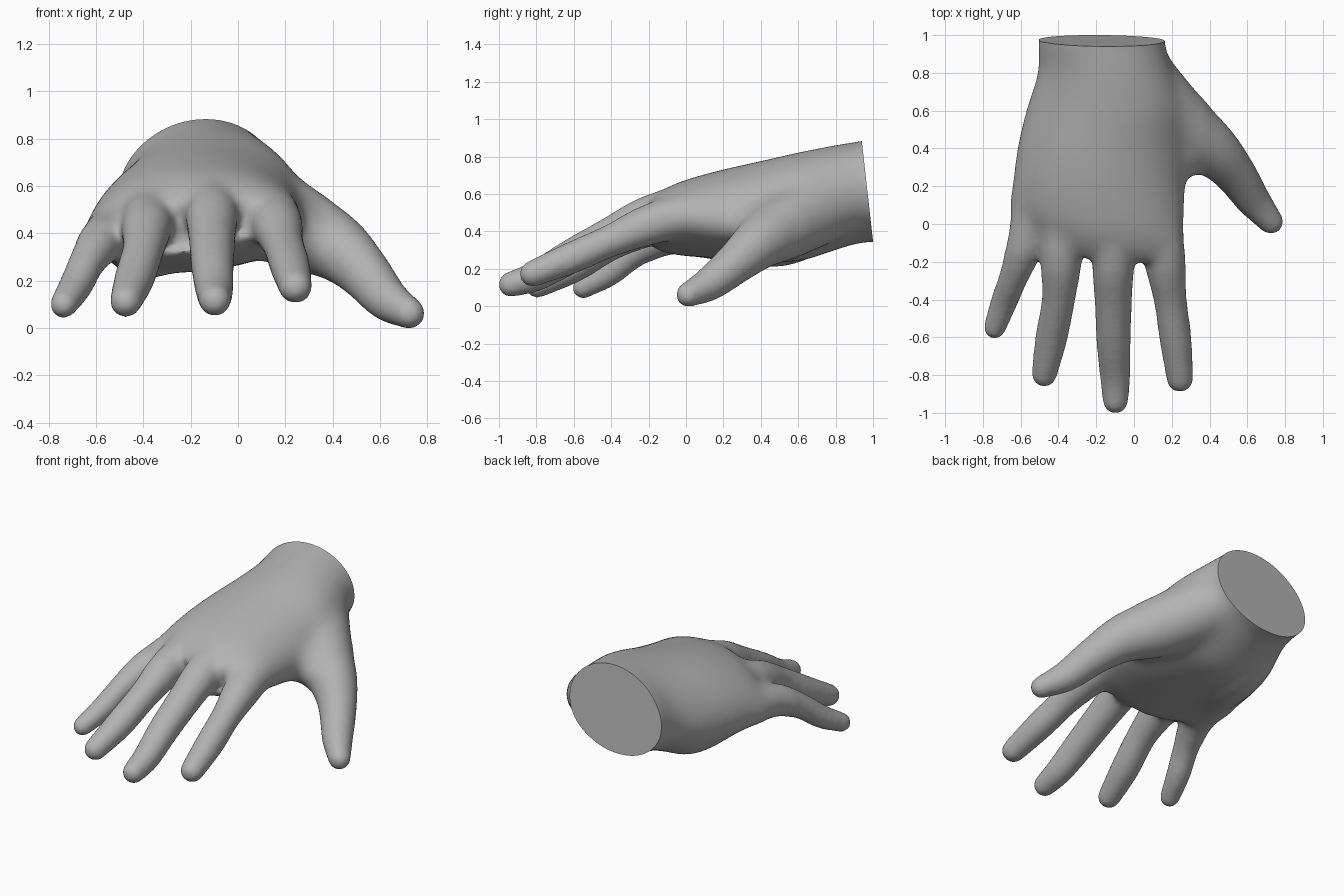
import bpy, bmesh, math
from mathutils import Vector

if "Cube" in bpy.data.objects:
    bpy.data.objects.remove(bpy.data.objects["Cube"])

skin = bpy.data.materials.new("skin grey")
skin.diffuse_color = (0.45, 0.45, 0.45, 1)
skin.use_nodes = True
skin.node_tree.nodes["Principled BSDF"].inputs["Base Color"].default_value = skin.diffuse_color
SIDES = 48


def spline(keys, steps):
    """Catmull-Rom interpolation through tuples of numbers."""
    k = [Vector(p) for p in keys]
    k = [k[0] * 2 - k[1]] + k + [k[-1] * 2 - k[-2]]
    out = []
    for i in range(1, len(k) - 2):
        a, b, c, d = k[i - 1:i + 3]
        for s in range(steps):
            t = s / steps
            out.append(0.5 * (2 * b + (c - a) * t + (2 * a - 5 * b + 4 * c - d) * t * t
                              + (3 * b - a - 3 * c + d) * t ** 3))
    return out + [k[-2]]


def loft(bm, rings):
    """Closed skin over a list of rings."""
    loops = [[bm.verts.new(p) for p in r] for r in rings]
    for a, b in zip(loops, loops[1:]):
        for i in range(len(a)):
            j = (i + 1) % len(a)
            bm.faces.new((a[i], a[j], b[j], b[i]))
    bm.faces.new(loops[0][::-1])
    bm.faces.new(loops[-1])


def finger(bm, keys):
    """Round tube through (x, y, z, radius) keys with a domed tip."""
    pts = spline(keys, 6)
    tip, way = pts[-1], (pts[-1] - pts[-2]).to_3d().normalized()
    for n in range(1, 7):
        a = n / 6 * math.pi * 0.48
        c = tip.to_3d() + way * tip[3] * math.sin(a)
        pts.append(Vector((*c, tip[3] * math.cos(a))))
    rings = []
    for i, p in enumerate(pts):
        d = (pts[min(i + 1, len(pts) - 1)] - pts[max(i - 1, 0)]).to_3d().normalized()
        u = d.cross(Vector((0, 0, 1))).normalized()
        v = u.cross(d)
        rings.append([p.to_3d() + p[3] * (u * math.cos(t) + v * math.sin(t))
                      for t in (2 * math.pi * n / 24 for n in range(24))])
    loft(bm, rings)


bm = bmesh.new()

# Palm and wrist: y, left x, right x, top z, bottom z, side z, hollow, front skew, tilt
palm = [(1.12, -.512, .168, .918, .34, .60, 0, 0, .03),
        (.95, -.51, .168, .885, .34, .60, 0, 0, .03),
        (.80, -.512, .215, .86, .30, .55, 0, 0, .035),
        (.60, -.575, .28, .82, .21, .49, .03, 0, .04),
        (.40, -.622, .28, .775, .19, .45, .05, 0, .03),
        (.20, -.645, .275, .73, .205, .43, .05, .03, .03),
        (.00, -.665, .268, .672, .235, .42, .04, .10, .05),
        (-.12, -.645, .262, .615, .27, .41, .02, .17, .06),
        (-.21, -.59, .23, .53, .33, .41, 0, .20, .06)]
rings = []
for y, x0, x1, top, bot, mid, hollow, skew, tilt in spline(palm, 6):
    ring = []
    for n in range(SIDES):
        t = 2 * math.pi * n / SIDES
        u, s = math.cos(t), math.sin(t)
        x = (x0 + x1) / 2 + (x1 - x0) / 2 * u
        z = mid + (top - mid) * s ** 1.1 if s > 0 else mid + (mid - bot) * s + hollow * s * s
        ring.append((x, y + skew * max(0, -u) ** 1.5, z + tilt * u))
    rings.append(ring)
loft(bm, rings)

# Heel pad at the base of the palm
finger(bm, [(-.34, .74, .48, .13), (-.37, .55, .38, .165), (-.41, .32, .365, .155),
            (-.45, .12, .375, .125)])

# Little, ring, middle and index fingers, then thumb
finger(bm, [(-.45, .25, .44, .10), (-.53, .06, .40, .115), (-.58, -.12, .362, .102),
            (-.637, -.28, .278, .078), (-.687, -.41, .176, .072), (-.738, -.55, .097, .060)])
finger(bm, [(-.33, .2, .51, .11), (-.37, .0, .475, .12), (-.385, -.2, .425, .110),
            (-.40, -.4, .332, .089), (-.437, -.6, .210, .086), (-.475, -.795, .110, .069)])
finger(bm, [(-.10, .2, .55, .11), (-.105, .0, .53, .12), (-.11, -.2, .476, .114),
            (-.11, -.4, .378, .10), (-.108, -.62, .262, .092), (-.10, -.8, .160, .082),
            (-.098, -.937, .115, .069)])
finger(bm, [(.11, .2, .51, .11), (.14, .0, .485, .12), (.165, -.2, .432, .111),
            (.192, -.4, .35, .088), (.219, -.6, .262, .086), (.243, -.82, .172, .072)])
finger(bm, [(.0, .84, .56, .18), (.11, .67, .50, .195), (.27, .505, .41, .18),
            (.418, .39, .335, .144), (.53, .272, .235, .114), (.63, .128, .120, .093),
            (.725, .012, .060, .068)])

# Web between thumb and index finger
finger(bm, [(.10, .42, .48, .16), (.22, .37, .43, .135), (.34, .355, .37, .10)])

bmesh.ops.recalc_face_normals(bm, faces=bm.faces)
mesh = bpy.data.meshes.new("hand")
bm.to_mesh(mesh)
bm.free()
hand = bpy.data.objects.new("hand", mesh)
bpy.context.collection.objects.link(hand)

# Fuse the parts into one skin
fuse = hand.modifiers.new("fuse", 'REMESH')
fuse.mode, fuse.voxel_size = 'VOXEL', 0.014
fused = bpy.data.meshes.new_from_object(hand.evaluated_get(bpy.context.evaluated_depsgraph_get()))
hand.modifiers.clear()

bm = bmesh.new()
bm.from_mesh(fused)


def soften(verts, times):
    for _ in range(times):
        bmesh.ops.smooth_vert(bm, verts=verts, factor=0.5,
                              use_axis_x=True, use_axis_y=True, use_axis_z=True)


# Soften the palm strongly, the fingers lightly
soften([v for v in bm.verts if v.co.y > -.14 and v.co.x < .36], 35)
soften([v for v in bm.verts if v.co.y > -.24 and v.co.x < .45], 10)
soften(bm.verts[:], 10)

# Slice the wrist with a tilted plane and cap it flat
normal = Vector((0, .535, .06)).normalized()
cut = bmesh.ops.bisect_plane(bm, geom=bm.verts[:] + bm.edges[:] + bm.faces[:],
                             plane_co=(0, .94, .88), plane_no=normal, clear_outer=True)
for f in bm.faces:
    f.smooth = True
rim = [e for e in cut['geom_cut'] if isinstance(e, bmesh.types.BMEdge)]
cap = bmesh.ops.contextual_create(bm, geom=rim)['faces']
for f in cap:
    f.smooth = False
for e in rim:
    e.smooth = False

# Rest the lowest point on the ground
low = min(v.co.z for v in bm.verts)
bmesh.ops.translate(bm, verts=bm.verts, vec=(0, 0, -low))
bm.to_mesh(fused)
bm.free()
hand.data = fused
fused.name = "hand"
fused.materials.clear()
fused.materials.append(skin)
